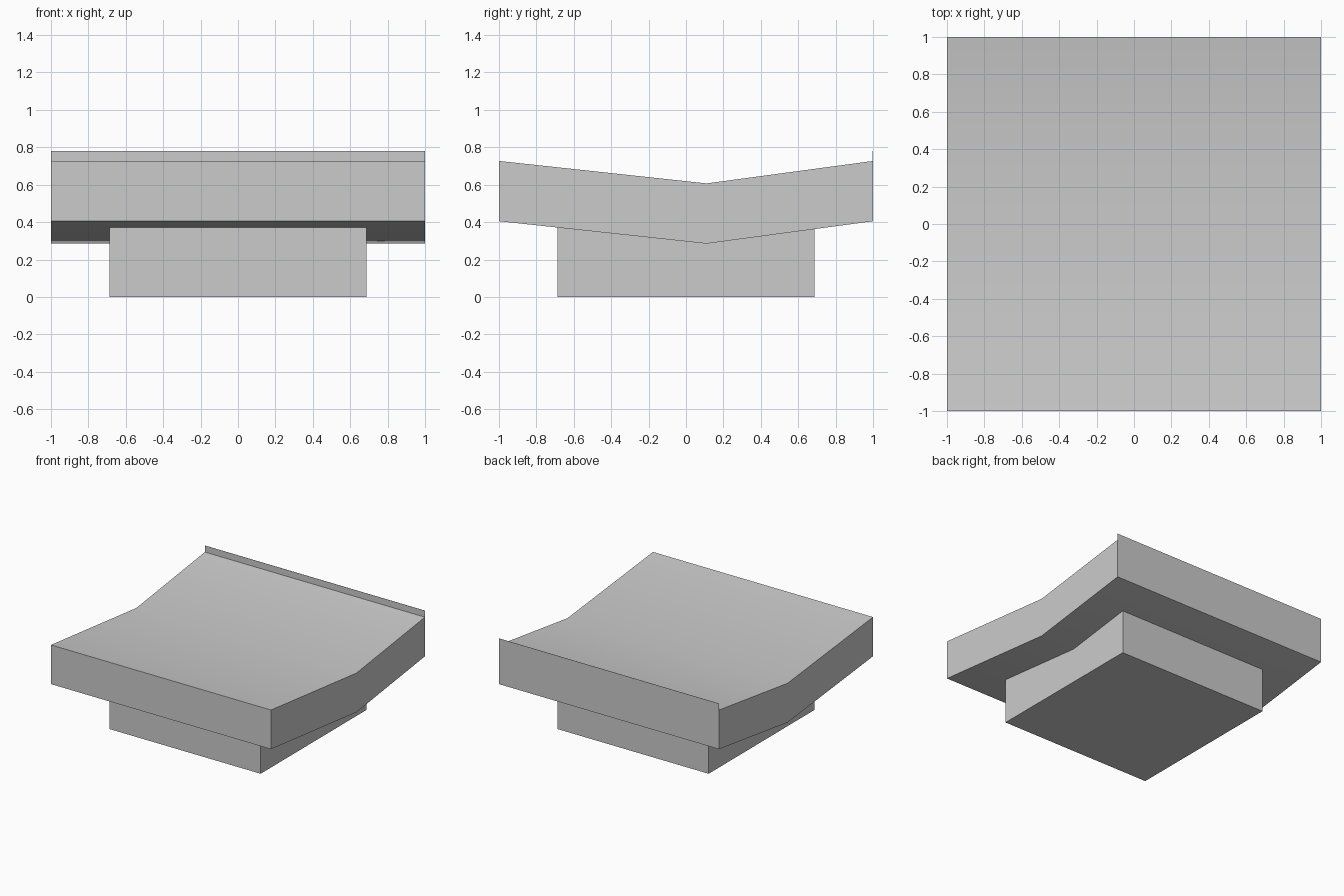
import bpy, bmesh, math

cube = bpy.data.objects.get("Cube")
if cube:
    bpy.data.objects.remove(cube, do_unlink=True)

grey = bpy.data.materials.new("light_grey")
grey.use_nodes = True
grey.diffuse_color = (0.6, 0.6, 0.6, 1)
grey.node_tree.nodes["Principled BSDF"].inputs["Base Color"].default_value = (0.6, 0.6, 0.6, 1)

FOLD_Y, FOLD_Z = 0.11, 0.285   # valley of the slab's underside
EDGE_Z = 0.405                 # underside height at front and back
THICK = 0.322


def underside(y):
    """Height of the slab's folded underside at depth y."""
    run = (1 - FOLD_Y) if y > FOLD_Y else (1 + FOLD_Y)
    return FOLD_Z + (EDGE_Z - FOLD_Z) * abs(y - FOLD_Y) / run


def add_object(name, bm):
    bmesh.ops.recalc_face_normals(bm, faces=bm.faces)
    mesh = bpy.data.meshes.new(name)
    bm.to_mesh(mesh)
    bm.free()
    mesh.materials.append(grey)
    obj = bpy.data.objects.new(name, mesh)
    bpy.context.collection.objects.link(obj)
    bpy.ops.object.select_all(action="DESELECT")
    obj.select_set(True)
    bpy.context.view_layer.objects.active = obj
    bpy.ops.object.shade_smooth_by_angle(angle=math.radians(30))
    return obj


def extrude_profile(name, half_width, profile):
    """Sweep a (y, z) side profile across the full width."""
    bm = bmesh.new()
    face = bm.faces.new([bm.verts.new((-half_width, y, z)) for y, z in profile])
    swept = bmesh.ops.extrude_face_region(bm, geom=[face])["geom"]
    verts = [v for v in swept if isinstance(v, bmesh.types.BMVert)]
    bmesh.ops.translate(bm, verts=verts, vec=(2 * half_width, 0, 0))
    return add_object(name, bm)


# Folded slab
depths = (-1, FOLD_Y, 1)
lower = [(y, underside(y)) for y in depths]
upper = [(y, z + THICK) for y, z in reversed(lower)]
extrude_profile("folded_slab", 1, lower + upper)

# Pedestal, with its top let slightly into the underside
P = 0.687
top = [(y, underside(y) + 0.01) for y in (P, FOLD_Y, -P)]
extrude_profile("pedestal", P, [(-P, 0), (P, 0)] + top)

# Thin upright lip along the back edge
extrude_profile("back_lip", 1, [(0.998, 0.72), (1, 0.72), (1, 0.78), (0.998, 0.78)])
